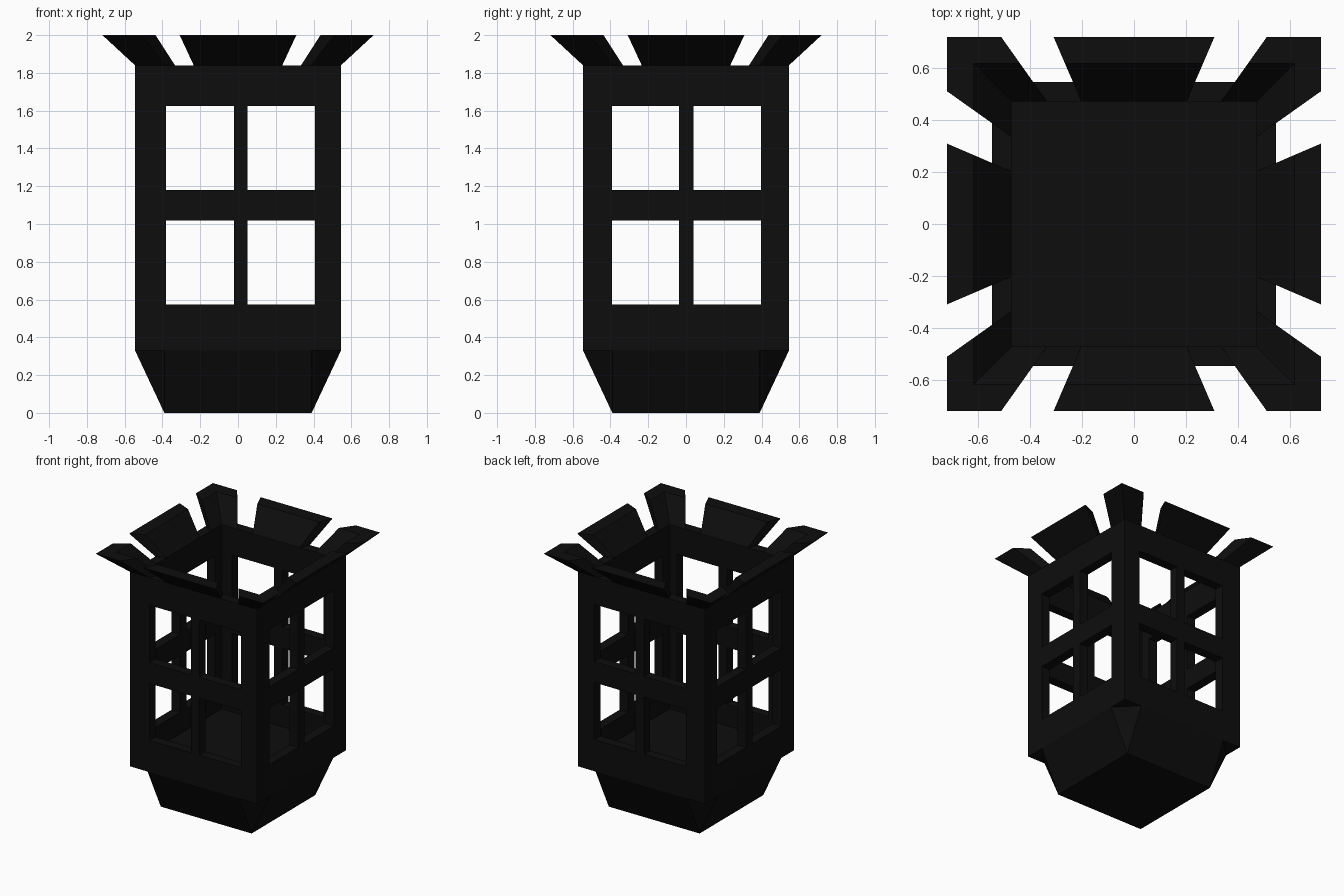
import bpy, bmesh
from math import pi
from mathutils import Matrix

cube = bpy.data.objects.get("Cube")
if cube:
    bpy.data.objects.remove(cube, do_unlink=True)

black = bpy.data.materials.new("soot_black")
black.use_nodes = True
black.diffuse_color = (0.004, 0.004, 0.004, 1)
black.node_tree.nodes["Principled BSDF"].inputs["Base Color"].default_value = (0.004, 0.004, 0.004, 1)

R, INNER, FOOT = 0.545, 0.47, 0.39       # wall outside, wall inside, foot half widths
LOW, HIGH, TOP = 0.33, 1.84, 2.0


def finish(name, bm):
    bmesh.ops.recalc_face_normals(bm, faces=bm.faces)
    mesh = bpy.data.meshes.new(name)
    bm.to_mesh(mesh)
    bm.free()
    mesh.materials.append(black)
    obj = bpy.data.objects.new(name, mesh)
    bpy.context.collection.objects.link(obj)
    return obj


def box(bm, x0, x1, y0, y1, z0, z1):
    size = Matrix.Diagonal((x1 - x0, y1 - y0, z1 - z0, 1))
    place = Matrix.Translation(((x0 + x1) / 2, (y0 + y1) / 2, (z0 + z1) / 2))
    bmesh.ops.create_cube(bm, size=1, matrix=place @ size)


def prism(bm, lower, upper):
    a = [bm.verts.new(p) for p in lower]
    b = [bm.verts.new(p) for p in upper]
    bm.faces.new(a)
    bm.faces.new(b)
    n = len(a)
    for i in range(n):
        bm.faces.new((a[i], a[(i + 1) % n], b[(i + 1) % n], b[i]))


def flare_ring(points, inner, outer, z):
    """Scale a plan outline given as (fraction across, is outer edge)."""
    return [(x * (outer if o else inner), y * (outer if o else inner), z) for x, y, o in points]


# Body: four window walls
walls = bmesh.new()
box(walls, -R, R, -R, R, LOW, HIGH)
body = finish("window_walls", walls)
cut = bmesh.new()
box(cut, -INNER, INNER, -INNER, INNER, LOW + 0.08, HIGH + 0.1)
hollow = finish("hollow_cutter", cut)

# Window openings run through opposite walls
cut_x, cut_y = bmesh.new(), bmesh.new()
for z0, z1 in ((0.575, 1.018), (1.18, 1.625)):
    for a, b in ((-0.38, -0.022), (0.05, 0.407)):
        box(cut_y, a, b, -1, 1, z0, z1)
    for a, b in ((-0.392, -0.037), (0.039, 0.396)):
        box(cut_x, -1, 1, a, b, z0, z1)
cutters = [hollow, finish("front_window_cutter", cut_y), finish("side_window_cutter", cut_x)]
for c in cutters:
    mod = body.modifiers.new(c.name, 'BOOLEAN')
    mod.operation = 'DIFFERENCE'
    mod.solver = 'EXACT'
    mod.object = c
bpy.context.view_layer.objects.active = body
for c in cutters:
    bpy.ops.object.modifier_apply(modifier=c.name)
    bpy.data.objects.remove(c, do_unlink=True)

# Tapered foot with triangular corner facets
foot = bmesh.new()
for sx in (-1, 1):
    for sy in (-1, 1):
        for x, y, z in ((FOOT, FOOT, 0), (FOOT, R, LOW), (R, FOOT, LOW)):
            foot.verts.new((sx * x, sy * y, z))
bmesh.ops.convex_hull(foot, input=foot.verts)
bmesh.ops.dissolve_limit(foot, angle_limit=0.01, verts=foot.verts, edges=foot.edges)
finish("tapered_foot", foot)

# Flared crown: a wide flap on each side and an angled flap on each corner
MID, GAP = 0.43, 0.71
side = [(-MID, -1, True), (MID, -1, True), (MID, -1, False), (-MID, -1, False)]
corner = [(GAP, -1, True), (1, -1, True), (1, -GAP, True),
          (1, -GAP, False), (1, -1, False), (GAP, -1, False)]
names = ("front", "left", "back", "right")
for i, name in enumerate(names):
    for plan, kind in ((side, "flap"), (corner, "corner_flap")):
        bm = bmesh.new()
        prism(bm, flare_ring(plan, INNER, R, HIGH), flare_ring(plan, 0.615, 0.718, TOP))
        bmesh.ops.rotate(bm, verts=bm.verts, cent=(0, 0, 0), matrix=Matrix.Rotation(i * pi / 2, 3, 'Z'))
        finish(name + "_" + kind, bm)
